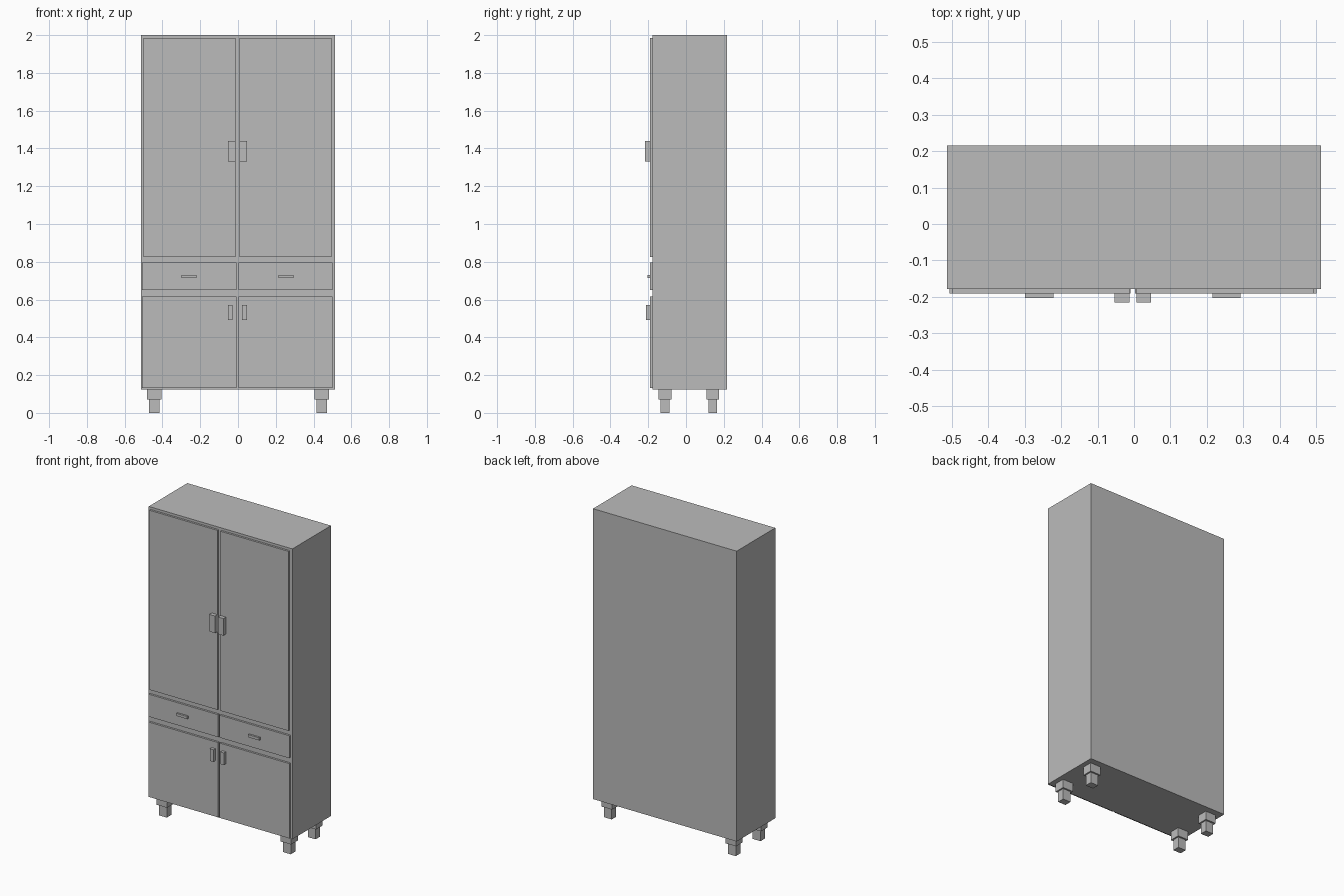
import bpy

cube = bpy.data.objects.get("Cube")
if cube:
    bpy.data.objects.remove(cube, do_unlink=True)

# Single painted finish
grey = bpy.data.materials.new("plain grey")
grey.use_nodes = True
colour = (0.5, 0.5, 0.5, 1)
grey.diffuse_color = colour
grey.node_tree.nodes["Principled BSDF"].inputs["Base Color"].default_value = colour


def box(name, x, y, z):
    """Box from (min, max) extents on each axis."""
    spans = (x, y, z)
    bpy.ops.mesh.primitive_cube_add(size=1, location=[sum(s) / 2 for s in spans])
    obj = bpy.context.object
    obj.name = name
    obj.scale = [abs(s[1] - s[0]) for s in spans]
    bpy.ops.object.transform_apply(location=False, rotation=False, scale=True)
    obj.data.materials.append(grey)
    return obj


# Cabinet body
BACK, FACE, FRONT = 0.216, -0.178, -0.191
BOTTOM = 0.125
box("cabinet_body", (-0.513, 0.513), (FACE, BACK), (BOTTOM, 2))

# Fronts and handles: name, inner and outer x, front y, z range
SHIFT = -0.003  # the fronts sit slightly off centre
fronts = [
    ("upper_door", 0.010, 0.497, FRONT, (0.825, 1.984)),
    ("drawer_front", 0.006, 0.504, FRONT, (0.65, 0.795)),
    ("lower_door", 0.006, 0.504, FRONT, (0.132, 0.615)),
    ("upper_door_handle", 0.010, 0.050, -0.216, (1.33, 1.44)),
    ("drawer_handle", 0.218, 0.296, -0.203, (0.714, 0.731)),
    ("lower_door_handle", 0.025, 0.050, -0.212, (0.493, 0.571)),
]
for side, sign in (("left", 1), ("right", -1)):
    for name, inner, outer, y, z in fronts:
        x = sorted((SHIFT + sign * inner, SHIFT + sign * outer))
        rear = FRONT if "handle" in name else FACE
        box(f"{side}_{name}", x, (y, rear), z)

    # Stepped legs
    for place, y in (("front", -0.111), ("rear", 0.142)):
        for part, half_x, half_y, z in (
            ("leg_block", 0.038, 0.034, (0.07, BOTTOM)),
            ("leg_foot", 0.028, 0.023, (0, 0.07)),
        ):
            x = sign * 0.443
            box(f"{side}_{place}_{part}", (x - half_x, x + half_x),
                (y - half_y, y + half_y), z)
